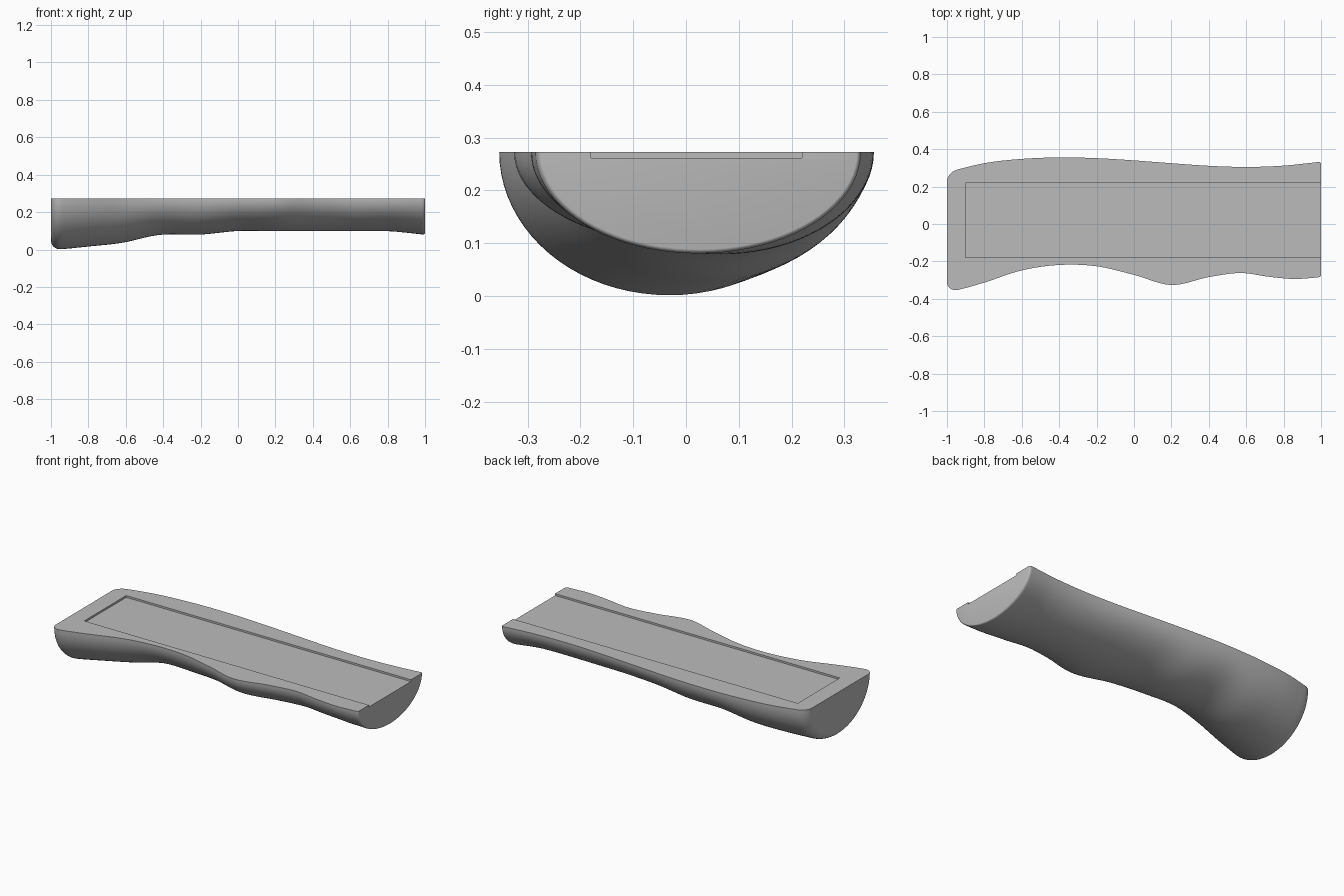
import bpy, bmesh, math

cube = bpy.data.objects.get("Cube")
if cube:
    bpy.data.objects.remove(cube, do_unlink=True)

TOP, FLOOR = 0.273, 0.262
SLOT_FRONT, SLOT_BACK, SLOT_END = -0.18, 0.22, -0.9
ARC = 40

# Outline of the grip along its length: (x, value)
FRONT = [(-1, -0.36), (-0.94, -0.352), (-0.8, -0.313), (-0.6, -0.248), (-0.4, -0.219),
         (-0.2, -0.226), (0, -0.272), (0.2, -0.326), (0.4, -0.284), (0.57, -0.262),
         (0.72, -0.282), (0.86, -0.294), (1, -0.284)]
BACK = [(-1, 0.277), (-0.8, 0.325), (-0.6, 0.348), (-0.4, 0.356), (-0.2, 0.352),
        (0, 0.34), (0.2, 0.325), (0.4, 0.311), (0.6, 0.305), (0.8, 0.312), (1, 0.333)]
BOTTOM = [(-1, -0.002), (-0.94, 0.002), (-0.8, 0.016), (-0.62, 0.036), (-0.42, 0.078),
          (-0.2, 0.08), (0, 0.099), (0.2, 0.098), (0.8, 0.098), (0.9, 0.09), (1, 0.079)]


def smooth(points, x):
    """Cubic interpolation through the given points."""
    n = len(points)

    def slope(i):
        a, b = points[max(i - 1, 0)], points[min(i + 1, n - 1)]
        return (b[1] - a[1]) / (b[0] - a[0])

    i = max(k for k in range(n - 1) if points[k][0] <= x or k == 0)
    (x0, v0), (x1, v1) = points[i], points[i + 1]
    h = x1 - x0
    t = (x - x0) / h
    return ((1 + 2 * t) * (1 - t) ** 2 * v0 + t * (1 - t) ** 2 * h * slope(i)
            + t * t * (3 - 2 * t) * v1 + t * t * (t - 1) * h * slope(i + 1))


def fillet(distance, radius):
    """Inset of a rounded end edge at a distance from the end."""
    if distance >= radius:
        return 0
    return radius - math.sqrt(radius ** 2 - (radius - distance) ** 2)


def section(x, floor):
    """Half-oval cross-section with the slot in its flat top."""
    inset = fillet(x + 1, 0.055) * 0.9 + fillet(1 - x, 0.016) * 0.6
    front, back = smooth(FRONT, x) + inset, smooth(BACK, x) - inset
    depth = TOP - smooth(BOTTOM, x) - inset
    mid, half = (front + back) / 2, (back - front) / 2
    ring = []
    for k in range(ARC + 1):
        a = math.pi * k / ARC
        ring.append((x, mid - half * math.cos(a), TOP - depth * math.sin(a)))
    ring += [(x, SLOT_BACK, TOP), (x, SLOT_BACK, floor),
             (x, SLOT_FRONT, floor), (x, SLOT_FRONT, TOP)]
    return ring


# Stations along the length, denser at the rounded ends
stations = [-1 + 0.055 * (1 - math.cos(math.pi / 2 * k / 8)) for k in range(8)]
stations += [-0.945, -0.92]
stations = [(x, TOP) for x in stations] + [(SLOT_END, TOP), (SLOT_END, FLOOR)]
stations += [(SLOT_END + 1.88 * k / 76, FLOOR) for k in range(1, 77)]
stations += [(1 - 0.016 * (1 - math.sin(math.pi / 2 * k / 5)), FLOOR) for k in range(6)]

bm = bmesh.new()
rings = [[bm.verts.new(p) for p in section(*s)] for s in stations]
count = len(rings[0])
for a, b in zip(rings, rings[1:]):
    for k in range(count):
        j = (k + 1) % count
        bm.faces.new((a[k], b[k], b[j], a[j]))
bm.faces.new(rings[0])
bm.faces.new(rings[-1])
bmesh.ops.remove_doubles(bm, verts=bm.verts, dist=0.00001)
bmesh.ops.recalc_face_normals(bm, faces=bm.faces)

mesh = bpy.data.meshes.new("grip_half")
bm.to_mesh(mesh)
bm.free()
grip = bpy.data.objects.new("grip_half", mesh)
bpy.context.collection.objects.link(grip)

# Single grey material
grey = bpy.data.materials.new("plain grey")
grey.use_nodes = True
colour = (0.5, 0.5, 0.5, 1)
grey.diffuse_color = colour
grey.node_tree.nodes["Principled BSDF"].inputs["Base Color"].default_value = colour
mesh.materials.append(grey)

bpy.ops.object.select_all(action="DESELECT")
grip.select_set(True)
bpy.context.view_layer.objects.active = grip
bpy.ops.object.shade_smooth_by_angle(angle=math.radians(35))
